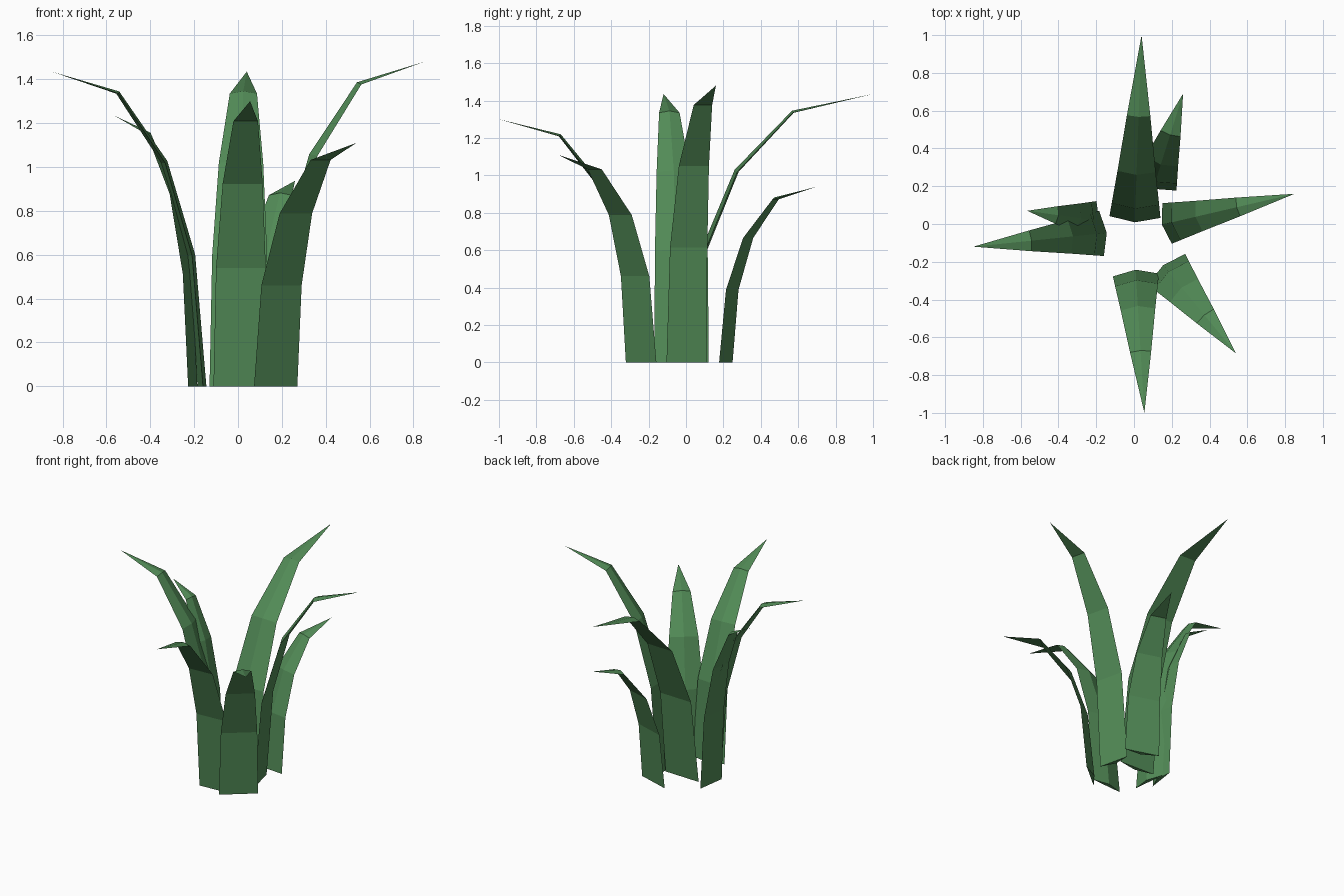
import bpy, bmesh
from mathutils import Vector

if "Cube" in bpy.data.objects:
    bpy.data.objects.remove(bpy.data.objects["Cube"])

green = bpy.data.materials.new("leaf green")
green.diffuse_color = (0.085, 0.26, 0.095, 1)
green.use_nodes = True
green.node_tree.nodes["Principled BSDF"].inputs["Base Color"].default_value = green.diffuse_color

# shared blade profile: (outward reach, height, width) as fractions
PROFILE = [(0, 0, 1), (.072, .415, .93), (.25, .71, .75), (.557, .93, .46), (1, 1, 0)]
RIDGE = 0.028  # inner midrib depth at the base


def leaf(name, base, tip, half_width):
    """Arching blade: flat outer side, ridged inner side, pointed tip."""
    b = Vector((base[0], base[1], 0))
    t = Vector(tip)
    reach = Vector((t.x - b.x, t.y - b.y, 0))
    out = reach.normalized()
    side = Vector((-out.y, out.x, 0))
    mids = [b + reach * r + Vector((0, 0, t.z * h)) for r, h, w in PROFILE]

    bm = bmesh.new()
    rings = []
    for i, (r, h, w) in enumerate(PROFILE[:-1]):
        if i == 0:
            inward = -out
        else:
            d = (mids[i + 1] - mids[i - 1]).normalized()
            inward = d.cross(side).normalized()
            if inward.z < 0:
                inward = -inward
        m = mids[i]
        rings.append([bm.verts.new(p) for p in (
            m + side * half_width * w, m + inward * RIDGE * w, m - side * half_width * w)])
    end = bm.verts.new(mids[-1])

    for lo, hi in zip(rings, rings[1:]):
        for k in range(3):
            n = (k + 1) % 3
            bm.faces.new((lo[k], lo[n], hi[n], hi[k]))
    for k in range(3):
        bm.faces.new((rings[-1][k], rings[-1][(k + 1) % 3], end))
    bm.faces.new(rings[0])
    bmesh.ops.recalc_face_normals(bm, faces=bm.faces)

    me = bpy.data.meshes.new(name)
    bm.to_mesh(me)
    bm.free()
    me.materials.append(green)
    bpy.context.collection.objects.link(bpy.data.objects.new(name, me))


# name, base centre, tip, half width at the base
leaf("back_leaf", (.005, .037), (.04, 1.0, 1.435), .135)
leaf("front_leaf", (.01, -.27), (.055, -1.0, 1.30), .122)
leaf("front_right_leaf", (.172, -.24), (.54, -.685, 1.11), .128)
leaf("right_leaf", (.175, .003), (.85, .16, 1.48), .11)
leaf("left_leaf", (-.172, -.05), (-.85, -.12, 1.435), .12)
leaf("left_back_leaf", (-.213, .02), (-.565, .07, 1.235), .102)
leaf("back_right_leaf", (.11, .213), (.26, .69, .937), .12)
